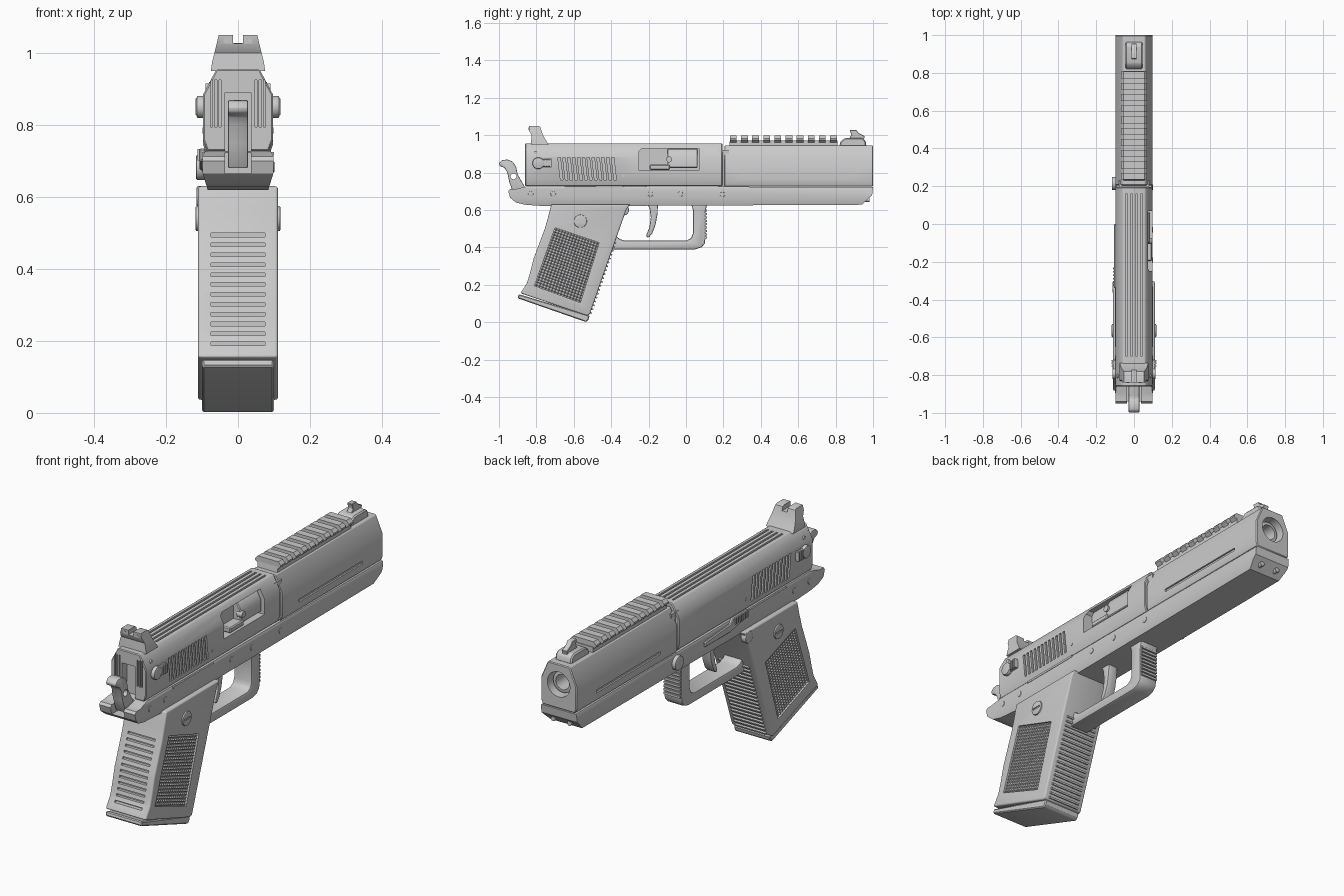
import bpy, bmesh, math
from mathutils import Vector, Matrix

if "Cube" in bpy.data.objects:
    bpy.data.objects.remove(bpy.data.objects["Cube"])


def make(name, bm):
    bmesh.ops.recalc_face_normals(bm, faces=bm.faces)
    me = bpy.data.meshes.new(name)
    bm.to_mesh(me)
    bm.free()
    ob = bpy.data.objects.new(name, me)
    bpy.context.collection.objects.link(ob)
    return ob


def prism(name, pts, a, b, axis='x', bevel=0, seg=1):
    """Extrude (y,z) points along x, or (x,z) points along y."""
    bm = bmesh.new()
    put = (lambda p, t: (t, p[0], p[1])) if axis == 'x' else (lambda p, t: (p[0], t, p[1]))
    r1 = [bm.verts.new(put(p, a)) for p in pts]
    r2 = [bm.verts.new(put(p, b)) for p in pts]
    n = len(pts)
    bm.faces.new(r1)
    bm.faces.new(r2[::-1])
    for i in range(n):
        bm.faces.new((r1[i], r1[(i + 1) % n], r2[(i + 1) % n], r2[i]))
    ob = make(name, bm)
    if bevel:
        m = ob.modifiers.new('bevel', 'BEVEL')
        m.width, m.segments, m.limit_method, m.angle_limit = bevel, seg, 'ANGLE', math.radians(35)
        apply(ob)
    return ob


def box(name, x, y, z, bevel=0):
    return prism(name, [(y[0], z[0]), (y[1], z[0]), (y[1], z[1]), (y[0], z[1])], x[0], x[1], 'x', bevel)


def cyl(name, c, r, depth, axis='x', n=24, bevel=0):
    bm = bmesh.new()
    rot = Matrix.Rotation(math.pi / 2, 4, 'Y' if axis == 'x' else 'X')
    bmesh.ops.create_cone(bm, cap_ends=True, segments=n, radius1=r, radius2=r, depth=depth,
                          matrix=Matrix.Translation(c) @ rot)
    ob = make(name, bm)
    if bevel:
        m = ob.modifiers.new('bevel', 'BEVEL')
        m.width, m.segments, m.angle_limit = bevel, 2, math.radians(40)
        apply(ob)
    return ob


def apply(ob):
    dg = bpy.context.evaluated_depsgraph_get()
    me = bpy.data.meshes.new_from_object(ob.evaluated_get(dg))
    ob.modifiers.clear()
    ob.data = me


def cut(ob, cutters, op='DIFFERENCE'):
    for c in cutters:
        m = ob.modifiers.new('bool', 'BOOLEAN')
        m.operation, m.solver, m.object = op, 'EXACT', c
    bpy.context.view_layer.update()
    apply(ob)
    for c in cutters:
        bpy.data.objects.remove(c)


def mirror(pts):
    return pts + [(-x, z) for x, z in reversed(pts)]


# Frame: side profile intersected with a chamfered cross-section
frame = prism('frame', [(-.95, .70), (-.94, .665), (-.91, .64), (-.86, .628), (-.75, .62), (.94, .628), (.995, .68),
                        (1, .722), (-.84, .728), (-.87, .722), (-.91, .712), (-.94, .712)], -.2, .2)
cut(frame, [prism('c', mirror([(.085, .74), (.098, .715), (.098, .665), (.078, .60)]), -1.1, 1.1, 'y')], 'INTERSECT')
cut(frame, [box('c', (-.036, .036), (-1, -.86), (.665, .8))])

# Slide with ejection port, serrations, top ribs and hammer slot
slide = prism('slide', mirror([(.086, .728), (.097, .76), (.097, .885), (.06, .955)]), -.86, .195, 'y', .004)
cuts = [prism('c', [(-.25, .81), (.07, .81), (.07, .93), (-.235, .93), (-.25, .915)], .045, .2),
        box('c', (-.036, .036), (-.9, -.82), (.7, .89))]
for i in range(12):
    y = -.685 + i * .026
    q = [(y, .88), (y + .013, .88), (y + .027, .76), (y + .014, .76)]
    cuts += [prism('c', q, s * .088, s * .15) for s in (-1, 1)]
for i in range(4):
    x = -.039 + i * .026
    cuts.append(box('c', (x - .005, x + .005), (-.70, .16), (.943, 1)))
for s in (-1, 1):
    for x in (.05, .062, .074):
        cuts.append(box('c', (s * x - .003, s * x + .003), (-.9, -.85), (.795, .925)))
cut(slide, cuts)
prism('chamber_block', [(.03, .825), (.086, .825), (.086, .885), (.064, .925), (.03, .925)], -.1, .062, 'y', .004)
box('extractor', (.04, .094), (-.195, -.085), (.815, .842), .005)
cyl('extractor_pin', (.08, -.09, .87), .016, .03)

# Front shroud with bore and side slots
shroud = prism('shroud', mirror([(.09, .725), (.097, .745), (.097, .86), (.06, .945)]), .205, 1, 'y', .004)
cut(shroud, [cyl('c', (0, .95, .845), .062, .5, 'y', 32)]
    + [box('c', (s * .089, s * .15), (.34, .84), (.768, .782)) for s in (-1, 1)])
barrel = cyl('barrel', (0, .84, .845), .054, .26, 'y', 32, .006)
cut(barrel, [cyl('c', (0, .95, .845), .037, .4, 'y', 32)])
box('seam_core', (-.08, .08), (.17, .23), (.72, .92))

# Top rail
prism('rail_base', [(.23, .94), (.81, .94), (.81, .972), (.235, .972)], -.055, .055)
for i in range(10):
    y = .235 + i * .0595
    prism('rail_tooth', mirror([(.055, .962), (.07, .975), (.07, .983), (.056, .998)]), y, y + .036, 'y')

# Sights
rear = prism('rear_sight', [(-.83, .95), (-.735, .95), (-.765, 1), (-.78, 1.045), (-.79, 1.05), (-.84, 1.05),
                            (-.84, 1.025), (-.825, 1)], -.2, .2)
cut(rear, [prism('c', mirror([(.077, .94), (.072, .975), (.051, 1.06)]), -1, -.6, 'y')], 'INTERSECT')
cut(rear, [box('c', (-.014, .014), (-1, -.6), (1.027, 1.1))])
for s in (-1, 1):
    cyl('sight_dot', (s * .033, -.838, 1.035), .007, .01, 'y', 12)
prism('front_sight_base', [(.82, .94), (.965, .94), (.96, .972), (.94, .985), (.85, .985), (.825, .965)],
      -.045, .045, 'x', .006)
prism('front_sight_blade', [(.86, .97), (.95, .97), (.955, .995), (.925, 1.01), (.91, 1.028), (.875, 1.028),
                            (.885, 1.0)], -.014, .014, 'x', .002)

# Hammer
hammer = prism('hammer', [(-1, .85), (-.985, .866), (-.955, .87), (-.925, .858), (-.908, .83), (-.9, .79), (-.86, .72),
                          (-.85, .68), (-.92, .68), (-.945, .75), (-.955, .80), (-.97, .825), (-.995, .835)],
               -.028, .028, 'x', .005, 2)
cut(hammer, [cyl('c', (0, -.922, .78), .016, .2)])

# Grip: rounded body, recessed side panels, rear grooves
grip = prism('grip', [(-.72, .63), (-.735, .57), (-.755, .50), (-.785, .42), (-.815, .34), (-.835, .26), (-.85, .21),
                      (-.885, .155), (-.53, .035), (-.515, .04), (-.32, .60), (-.30, .63)], -.111, .111, 'x', .022, 4)
panel = [Vector(p) for p in ((-.70, .505), (-.465, .425), (-.565, .105), (-.81, .195))]
cuts = [prism('c', panel, s * .101, s * .2) for s in (-1, 1)]
back = [(.62, -.72), (.5, -.755), (.42, -.785), (.34, -.815), (.26, -.835), (.15, -.87)]
for i in range(12):
    z = .192 + i * .0275
    for (z1, y1), (z0, y0) in zip(back, back[1:]):
        if z0 <= z < z1:
            y = y0 + (y1 - y0) * (z - z0) / (z1 - z0)
    cuts.append(box('c', (-.075, .075), (y - .05, y + .012), (z - .005, z + .005)))
cut(grip, cuts)

# Checkering pyramids inside the panels
bm = bmesh.new()
nu, nv = 15, 22
for s in (-1, 1):
    def at(u, v, x):
        p = panel[0].lerp(panel[1], u).lerp(panel[3].lerp(panel[2], u), v)
        return bm.verts.new((s * x, p.x, p.y))
    for i in range(nu):
        for j in range(nv):
            u, v = (i + .5) / nu, (j + .5) / nv
            base = [at(u + du / nu, v + dv / nv, .1005) for du, dv in ((-.48, 0), (0, -.48), (.48, 0), (0, .48))]
            tip = at(u, v, .111)
            for k in range(4):
                bm.faces.new((base[k], base[(k + 1) % 4], tip))
make('grip_checkering', bm)

# Grip screws
for s in (-1, 1):
    screw = cyl('grip_screw', (s * .108, -.565, .54), .035, .02, 'x', 28, .004)
    cut(screw, [box('c', (s * .114, s * .13), (-.59, -.54), (.536, .544))])

# Magazine base plate
prism('magazine_base', [(-.895, .15), (-.9, .128), (-.535, .001), (-.522, .012), (-.515, .035), (-.53, .04)],
      -.1, .1, 'x', .005)

# Ribs on the grip front and the trigger guard front
p0, p1 = Vector((-.382, .425)), Vector((-.512, .05))
d = (p1 - p0).normalized()
nrm = Vector((-d.y, d.x))
for i in range(19):
    c = p0.lerp(p1, i / 18)
    prism('grip_rib', [c - d * .006 - nrm * .02, c + d * .006 - nrm * .02, c + d * .004 + nrm * .009,
                       c - d * .004 + nrm * .009], -.085, .085)
prism('trigger_guard', [(-.42, .39), (.05, .39), (.082, .4), (.1, .42), (.104, .45), (.104, .59), (.115, .64),
                        (.025, .64), (.037, .6), (.037, .475), (.028, .45), (.005, .437), (-.33, .437), (-.355, .445),
                        (-.42, .5)], -.05, .05, 'x', .008, 2)
for i in range(9):
    z = .452 + i * .018
    box('guard_rib', (-.045, .045), (.09, .112), (z - .0055, z + .0055))

# Trigger
prism('trigger', [(-.215, .64), (-.15, .64), (-.152, .58), (-.163, .52), (-.18, .475), (-.2, .452), (-.212, .455),
                  (-.21, .47), (-.195, .51), (-.188, .56), (-.195, .61)], -.026, .026, 'x', .006, 2)

# Safety levers on both sides
for s in (-1, 1):
    cyl('safety_pivot', (s * .1, -.79, .85), .031, .03, 'x', 24, .005)
    box('safety_lever', (s * .085, s * .113), (-.79, -.72), (.83, .872), .005)
    for i in range(3):
        y = -.755 + i * .014
        box('safety_ridge', (s * .1, s * .118), (y, y + .007), (.828, .874))
    # Frame pins
    for y, z in ((-.83, .685), (-.71, .685), (-.19, .685), (-.03, .685), (.195, .682)):
        cyl('frame_pin', (s * .096, y, z), .014, .01, 'x', 16, .002)
    cyl('slide_pin', (s * .095, -.335, .785), .008, .008, 'x', 12)
    cyl('sight_pin', (s * .075, -.805, .905), .01, .03, 'x', 12)
    cyl('muzzle_screw', (s * .045, .965, .655), .012, .03, 'y', 12)
    box('frame_strip', (s * .09, s * .1), (-.65, -.33), (.715, .725))

# Left-side controls: takedown disc, slide stop, magazine release
cyl('takedown_disc', (-.102, .215, .682), .035, .03, 'x', 28, .005)
prism('slide_stop', [(0, .675), (0, .70), (-.2, .715), (-.22, .735), (-.34, .735), (-.34, .70), (-.2, .675)],
      -.107, -.09, 'x', .004)
for i in range(6):
    box('stop_ridge', (-.112, -.1), (-.33 + i * .018, -.321 + i * .018), (.702, .733))
cyl('magazine_release', (-.1, -.335, .60), .03, .03, 'x', 24, .005)

# Smooth shading with sharp edges kept
bpy.ops.object.select_all(action='DESELECT')
for ob in bpy.context.scene.objects:
    ob.select_set(True)
    bpy.context.view_layer.objects.active = ob
bpy.ops.object.shade_smooth_by_angle(angle=math.radians(32))
